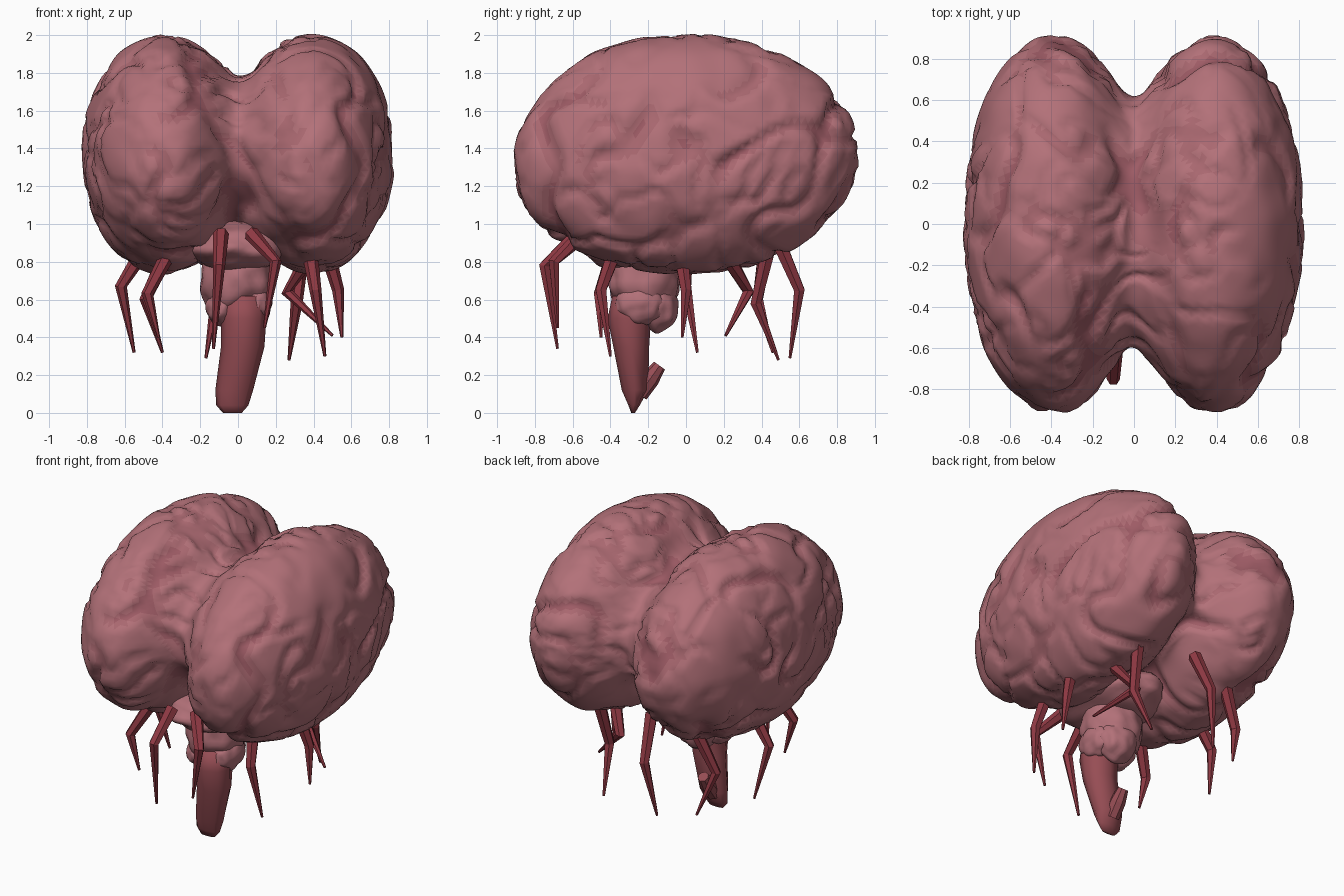
import bpy, bmesh, math
from mathutils import Vector, noise

if "Cube" in bpy.data.objects:
    bpy.data.objects.remove(bpy.data.objects["Cube"])


def material(name, rgb):
    m = bpy.data.materials.new(name)
    m.diffuse_color = (*rgb, 1)
    m.use_nodes = True
    m.node_tree.nodes["Principled BSDF"].inputs["Base Color"].default_value = m.diffuse_color
    return m


FLESH = material("flesh", (0.45, 0.165, 0.19))
FOLD = material("fold", (0.40, 0.138, 0.162))
DEEP = material("deep_fold", (0.34, 0.105, 0.13))
STEM = material("stem_red", (0.31, 0.075, 0.09))
LEG = material("leg_red", (0.27, 0.04, 0.055))


def finish(bm, name, mats, smooth):
    bmesh.ops.recalc_face_normals(bm, faces=bm.faces)
    me = bpy.data.meshes.new(name)
    for f in bm.faces:
        f.smooth = smooth
    bm.to_mesh(me)
    bm.free()
    for m in mats:
        me.materials.append(m)
    ob = bpy.data.objects.new(name, me)
    bpy.context.collection.objects.link(ob)
    return ob


def loft(name, rings, sides, mat, smooth=False):
    """Skin through elliptical rings: (centre, axis, radius_x, radius_y)."""
    bm = bmesh.new()
    loops = []
    for c, axis, rx, ry in rings:
        axis = Vector(axis).normalized()
        u = Vector((0, 1, 0)).cross(axis).normalized()
        v = axis.cross(u)
        loops.append([bm.verts.new(Vector(c) + u * rx * math.cos(a) + v * ry * math.sin(a))
                      for a in (2 * math.pi * i / sides for i in range(sides))])
    for a, b in zip(loops, loops[1:]):
        for i in range(sides):
            j = (i + 1) % sides
            bm.faces.new((a[i], a[j], b[j], b[i]))
    bm.faces.new(loops[0])
    bm.faces.new(loops[-1])
    return finish(bm, name, [mat], smooth)


def tube(name, pts, radii, sides, mat):
    pts = [Vector(p) for p in pts]
    n = len(pts) - 1
    rings = [(p, pts[min(i + 1, n)] - pts[max(i - 1, 0)], r, r)
             for i, (p, r) in enumerate(zip(pts, radii))]
    return loft(name, rings, sides, mat)


def fold(p, scale):
    """0 on a bulge, 1 at the bottom of a winding fold."""
    q = p * scale
    q = q + 0.5 * noise.noise_vector(q * 0.9)
    ridge = max(0, 1 - abs(noise.noise(q)) * 4.5)
    mask = min(1, max(0, 0.6 + 1.4 * noise.noise(p * 2.3 + Vector((7, 3, 1)))))
    return ridge * ridge * (3 - 2 * ridge) * mask


# Brain: two ellipsoid lobes blended at the middle, wrinkled with folds
def lobes(p):
    y, z = p.y / 0.92, p.z / 0.64
    a, b = (math.sqrt(((p.x + s) / 0.445) ** 2 + y * y + z * z) for s in (-0.385, 0.385))
    k = 0.40
    h = max(0, k - abs(a - b)) / k
    return min(a, b) - h * h * k / 4 - 1


bm = bmesh.new()
bmesh.ops.create_icosphere(bm, subdivisions=6, radius=1)
for v in bm.verts:
    d = v.co.normalized()
    lo, hi = 0.1, 1.3
    for _ in range(16):
        mid = (lo + hi) / 2
        if lobes(d * mid) < 0:
            lo = mid
        else:
            hi = mid
    v.co = d * lo
bm.normal_update()
depth = {}
for v in bm.verts:
    p, n = v.co.copy(), v.normal.copy()
    f = max(fold(p, 2.6), 0.6 * fold(p + Vector((4, 9, 2)), 4.6))
    depth[v.index] = f
    p -= n * (0.045 * f - 0.014 * noise.noise(p * 5) + 0.003)
    if p.y < 0:
        p.z += 0.13 * p.y ** 3 * (0.5 if p.z > 0 else 0.7)
    v.co = p + Vector((0, 0, 1.37))
for f in bm.faces:
    m = sum(depth[v.index] for v in f.verts) / 3
    f.material_index = 2 if m > 0.75 else 1 if m > 0.4 else 0
finish(bm, "brain", [FLESH, FOLD, DEEP], True)

# Lumpy brain base above the stem
bm = bmesh.new()
for x, y, z, rx, ry, rz in [(0.0, -0.20, 0.88, 0.28, 0.36, 0.14),
                            (-0.01, -0.22, 0.70, 0.19, 0.19, 0.20),
                            (-0.09, -0.25, 0.56, 0.08, 0.13, 0.10),
                            (0.10, -0.24, 0.58, 0.08, 0.13, 0.11),
                            (0.01, -0.15, 0.57, 0.13, 0.11, 0.14)]:
    for v in bmesh.ops.create_icosphere(bm, subdivisions=4, radius=1)["verts"]:
        d = v.co.copy()
        s = 1 + 0.12 * noise.noise(d * 2.2 + Vector((x, y, z)) * 9)
        v.co = Vector((x + d.x * rx * s, y + d.y * ry * s, z + d.z * rz * s))
finish(bm, "brain_base", [FLESH], True)

# Stem: eight-sided, flattened to a wedge at the ground, with a short hook
UP = (0, 0, 1)
loft("stem", [((0.03, -0.28, 0.62), UP, 0.12, 0.11),
              ((0.03, -0.30, 0.50), UP, 0.12, 0.115),
              ((0.025, -0.29, 0.35), UP, 0.115, 0.095),
              ((-0.02, -0.27, 0.12), UP, 0.10, 0.07),
              ((-0.03, -0.275, 0.04), UP, 0.085, 0.03),
              ((-0.03, -0.28, 0.0), UP, 0.05, 0.01)], 8, STEM, True)
tube("stem_hook", [(-0.03, -0.25, 0.10), (-0.03, -0.19, 0.18), (-0.03, -0.14, 0.25)],
     [0.05, 0.05, 0.035], 8, STEM)

# Thin bent legs: root, knee, tip
LEGS = [
    ((-0.09, -0.57, 0.95), (-0.10, -0.75, 0.78), (-0.13, -0.68, 0.34)),
    ((0.07, -0.54, 0.95), (0.20, -0.70, 0.80), (0.14, -0.68, 0.45)),
    ((-0.50, 0.00, 0.86), (-0.62, 0.00, 0.67), (-0.55, 0.06, 0.32)),
    ((-0.37, 0.42, 0.86), (-0.49, 0.38, 0.60), (-0.40, 0.46, 0.32)),
    ((-0.36, -0.38, 0.86), (-0.48, -0.46, 0.63), (-0.42, -0.45, 0.40)),
    ((-0.08, 0.48, 0.93), (-0.11, 0.60, 0.65), (-0.17, 0.55, 0.29)),
    ((0.38, 0.22, 0.83), (0.26, 0.33, 0.64), (0.50, 0.21, 0.41)),
    ((0.34, 0.44, 0.88), (0.31, 0.37, 0.58), (0.27, 0.49, 0.28)),
    ((0.38, -0.38, 0.85), (0.41, -0.45, 0.65), (0.46, -0.40, 0.30)),
    ((0.47, -0.03, 0.86), (0.53, 0.00, 0.65), (0.55, -0.02, 0.40)),
]
for i, pts in enumerate(LEGS):
    tube(f"leg_{i + 1}", pts, [0.042, 0.032, 0.008], 6, LEG)
